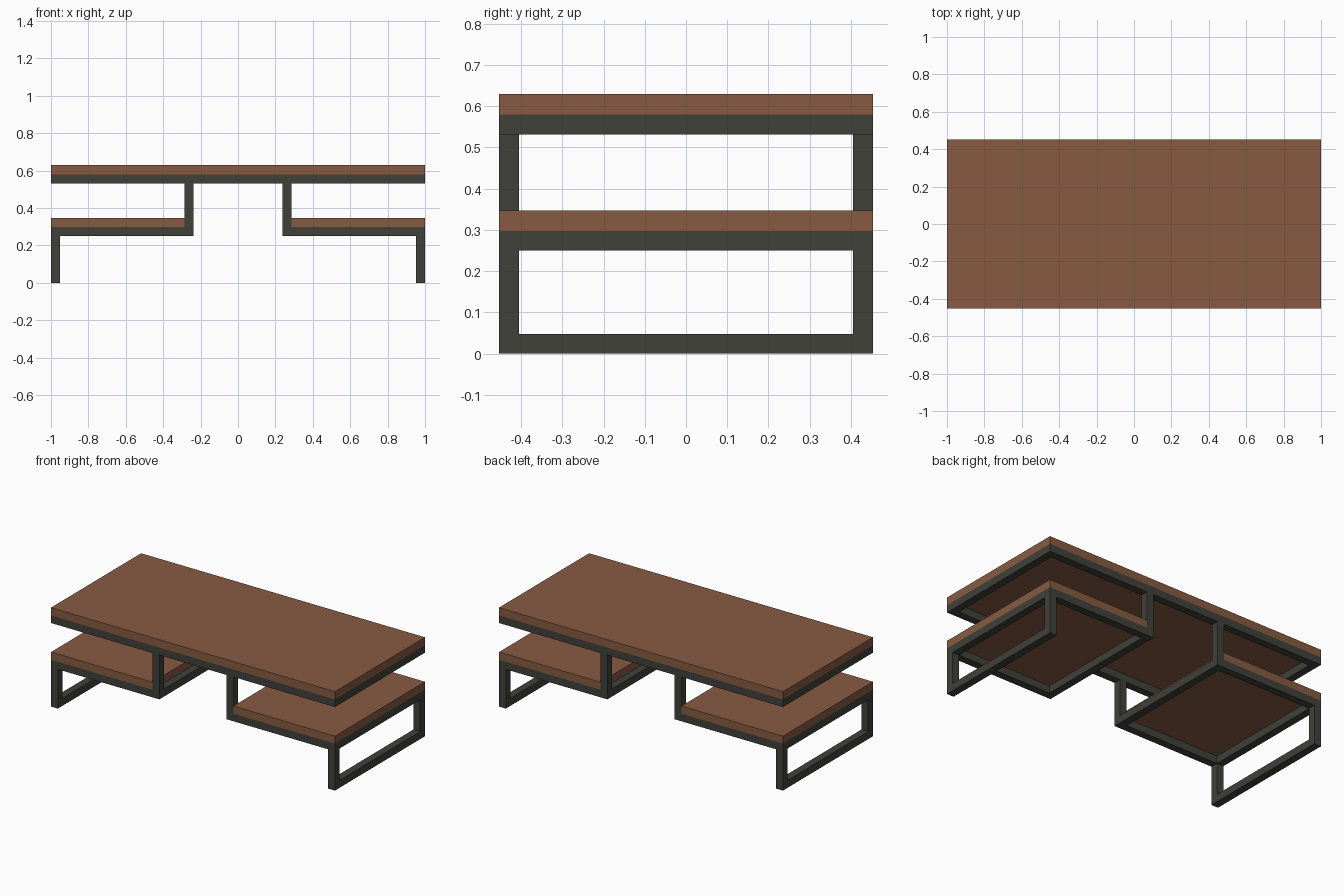
import bpy

if "Cube" in bpy.data.objects:
    bpy.data.objects.remove(bpy.data.objects["Cube"])

def material(name, color):
    m = bpy.data.materials.new(name)
    m.diffuse_color = (*color, 1)
    m.use_nodes = True
    m.node_tree.nodes["Principled BSDF"].inputs["Base Color"].default_value = m.diffuse_color
    return m

WOOD = material("brown wood", (0.245, 0.105, 0.055))
METAL = material("dark metal", (0.052, 0.052, 0.043))

Y = 0.453    # half depth
T = 0.048    # bar thickness
X_IN = 0.237  # inner end of each lower shelf

def box(name, mat, x, y, z):
    """Box from (min, max) ranges on each axis."""
    bpy.ops.mesh.primitive_cube_add(size=1, location=[sum(r) / 2 for r in (x, y, z)])
    ob = bpy.context.object
    ob.name = name
    ob.scale = [abs(r[1] - r[0]) for r in (x, y, z)]
    bpy.ops.object.transform_apply(location=False, rotation=False, scale=True)
    ob.data.materials.append(mat)
    return ob

def ring(name, x0, x1, z):
    """Rectangular frame of four square bars lying flat."""
    for label, s in (("front", -1), ("back", 1)):
        box(f"{name}_{label}_bar", METAL, (x0, x1), sorted((s * Y, s * (Y - T))), z)
    for label, x in (("left", (x0, x0 + T)), ("right", (x1 - T, x1))):
        box(f"{name}_{label}_bar", METAL, x, (-Y + T, Y - T), z)

# Table top on its frame
box("table_top", WOOD, (-1, 1), (-Y, Y), (0.58, 0.63))
ring("top_frame", -1, 1, (0.532, 0.58))

# Mirrored lower shelves, posts and legs
for side, s in (("left", -1), ("right", 1)):
    def span(a, b):
        return sorted((s * a, s * b))
    ring(f"{side}_shelf_frame", *span(X_IN, 1), (0.25, 0.298))
    box(f"{side}_shelf", WOOD, span(X_IN + T, 1), (-Y, Y), (0.298, 0.347))
    for end, e in (("front", -1), ("back", 1)):
        y = sorted((e * Y, e * (Y - T)))
        box(f"{side}_{end}_post", METAL, span(X_IN, X_IN + T), y, (0.298, 0.532))
        box(f"{side}_{end}_leg", METAL, span(1 - T, 1), y, (0, 0.25))
    box(f"{side}_floor_rail", METAL, span(1 - T, 1), (-Y + T, Y - T), (0, T))
